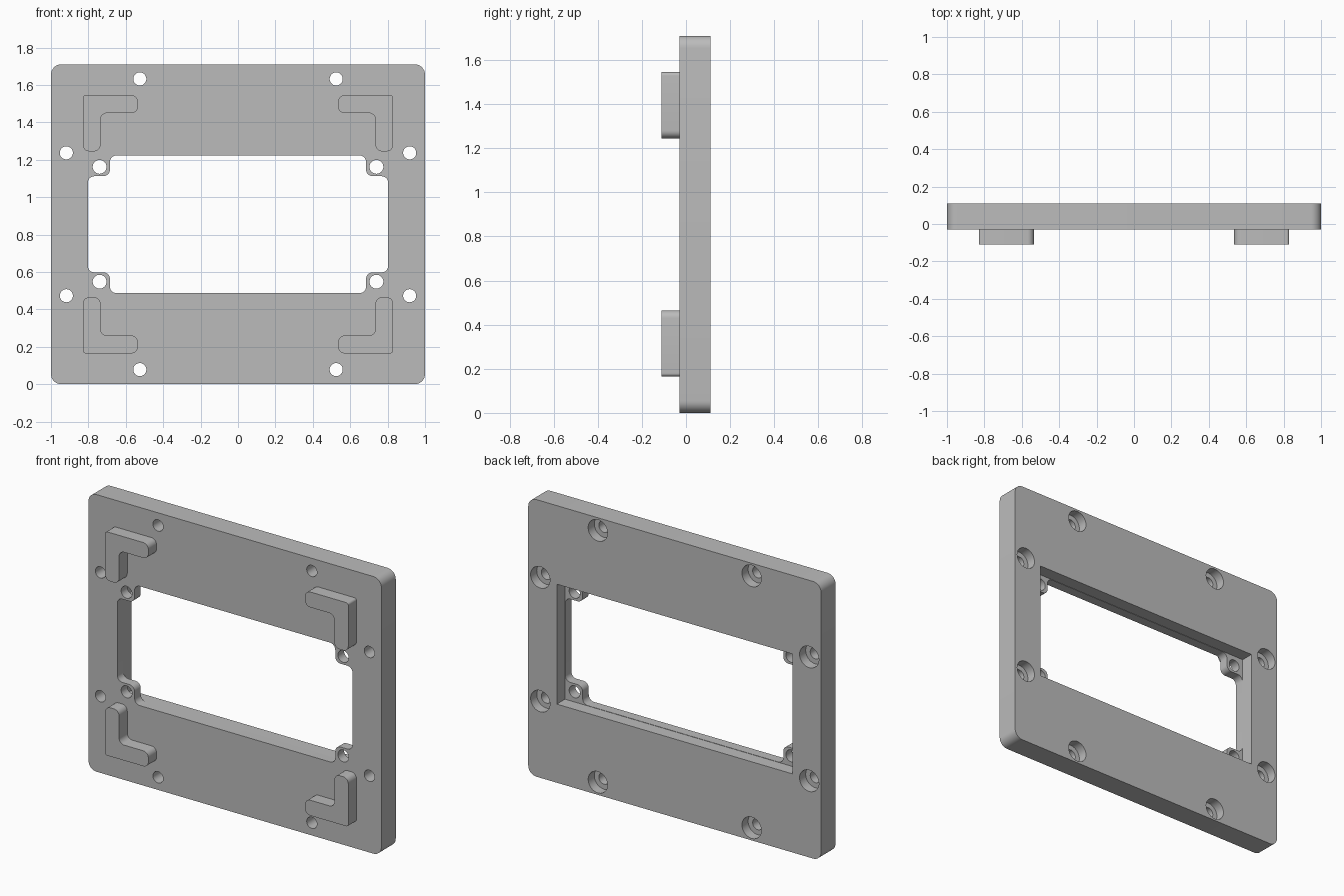
import bpy, bmesh
from math import sin, cos, pi
from mathutils import Vector

if "Cube" in bpy.data.objects:
    bpy.data.objects.remove(bpy.data.objects["Cube"])

MID = 0.855                       # half the plate height
FRONT, BACK = -0.03, 0.11         # plate faces
QUADRANTS = [(1, 1), (-1, 1), (-1, -1), (1, -1)]

grey = bpy.data.materials.new("light_grey")
grey.use_nodes = True
colour = (0.5, 0.5, 0.5, 1)
grey.diffuse_color = colour
grey.node_tree.nodes["Principled BSDF"].inputs["Base Color"].default_value = colour


def rounded(corners, radii, steps=8):
    """Round the right-angled corners of an outline."""
    pts, n = [], len(corners)
    for i, (corner, r) in enumerate(zip(corners, radii)):
        p = Vector(corner)
        u = (Vector(corners[i - 1]) - p).normalized() * r
        v = (Vector(corners[(i + 1) % n]) - p).normalized() * r
        for k in range(steps + 1):
            t = k / steps * pi / 2
            pts.append(p + u + v - v * cos(t) - u * sin(t))
    return pts


def rectangle(w, h):
    return [Vector((sx * w, sz * h)) for sx, sz in QUADRANTS]


def circle(x, z, r, sides=40):
    return [Vector((x + r * cos(2 * pi * k / sides), z + r * sin(2 * pi * k / sides)))
            for k in range(sides)]


def prisms(name, outlines, y0, y1):
    """Extrude x-z outlines (z measured from the plate middle) along y."""
    bm = bmesh.new()
    for outline in outlines:
        face = bm.faces.new([bm.verts.new((p.x, y0, p.y + MID)) for p in outline])
        new = bmesh.ops.extrude_face_region(bm, geom=[face])["geom"]
        moved = [g for g in new if isinstance(g, bmesh.types.BMVert)]
        bmesh.ops.translate(bm, verts=moved, vec=(0, y1 - y0, 0))
    bmesh.ops.recalc_face_normals(bm, faces=bm.faces)
    mesh = bpy.data.meshes.new(name)
    bm.to_mesh(mesh)
    bm.free()
    mesh.materials.append(grey)
    ob = bpy.data.objects.new(name, mesh)
    bpy.context.collection.objects.link(ob)
    return ob


def activate(ob):
    bpy.ops.object.select_all(action='DESELECT')
    ob.select_set(True)
    bpy.context.view_layer.objects.active = ob


def cut(ob, cutter):
    activate(ob)
    mod = ob.modifiers.new("cut", 'BOOLEAN')
    mod.operation, mod.solver, mod.object = 'DIFFERENCE', 'EXACT', cutter
    bpy.ops.object.modifier_apply(modifier=mod.name)
    bpy.data.objects.remove(cutter)


# Plate with rounded corners
plate = prisms("frame_plate", [rounded(rectangle(1, MID), [0.055] * 4)], FRONT, BACK)

# Window outline: a rectangle with an ear in each corner
window = []
for sx, sz in QUADRANTS:
    quarter = [(0.803 * sx, 0.257 * sz), (0.685 * sx, 0.257 * sz), (0.685 * sx, 0.368 * sz)]
    window += quarter if sx * sz > 0 else quarter[::-1]

# Through cuts: window, ear holes and mounting holes
mounts = [(0.525, 0.777), (0.918, 0.382)]
holes = [circle(sx * x, sz * z, 0.035) for sx, sz in QUADRANTS for x, z in mounts]
ear_holes = [circle(sx * 0.74, sz * 0.307, 0.037) for sx, sz in QUADRANTS]
cut(plate, prisms("through_cutter", [rounded(window, [0.035] * 12)] + holes + ear_holes,
                  -0.2, 0.2))

# Rear cuts: square-cornered pocket behind the ears, counterbores on the mounts
cut(plate, prisms("pocket_cutter", [rectangle(0.805, 0.37)], 0.03, 0.2))
bores = [circle(sx * x, sz * z, 0.066) for sx, sz in QUADRANTS for x, z in mounts]
cut(plate, prisms("counterbore_cutter", bores, 0.05, 0.2))

# Raised L-shaped corner locators on the front
bracket = [(0.83, 0.69), (0.535, 0.69), (0.535, 0.595),
           (0.735, 0.595), (0.735, 0.39), (0.83, 0.39)]
radii = [0.015, 0.035, 0.035, 0.035, 0.035, 0.035]
parts = [plate]
for (sx, sz), spot in zip(QUADRANTS, ["upper_left", "upper_right", "lower_right", "lower_left"]):
    shape = rounded([(sx * x, sz * z) for x, z in bracket], radii)
    parts.append(prisms("locator_" + spot, [shape], -0.11, FRONT + 0.01))

for ob in parts:
    activate(ob)
    bpy.ops.object.shade_smooth_by_angle(angle=pi / 6)
